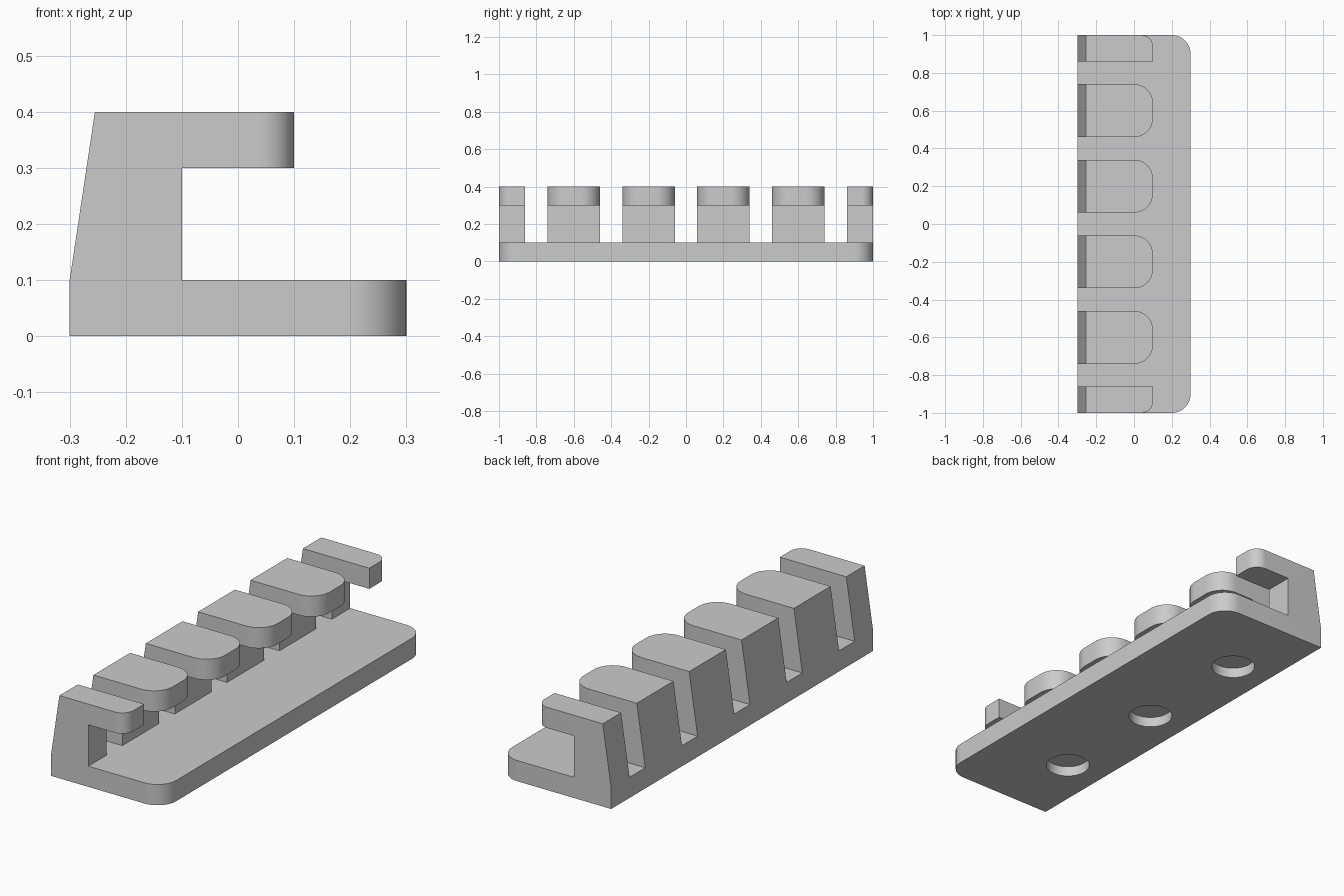
import bpy
import bmesh
from math import sin, cos, pi, radians
from mathutils import Vector

cube = bpy.data.objects.get("Cube")
if cube:
    bpy.data.objects.remove(cube, do_unlink=True)

grey = bpy.data.materials.new("light grey")
grey.use_nodes = True
colour = (0.6, 0.6, 0.6, 1)
grey.diffuse_color = colour
grey.node_tree.nodes["Principled BSDF"].inputs["Base Color"].default_value = colour


def prism(name, points, offset):
    """Extrude a closed planar outline along the offset vector."""
    bm = bmesh.new()
    face = bm.faces.new([bm.verts.new(p) for p in points])
    top = bmesh.ops.extrude_face_region(bm, geom=[face])["geom"]
    verts = [v for v in top if isinstance(v, bmesh.types.BMVert)]
    bmesh.ops.translate(bm, verts=verts, vec=Vector(offset))
    bmesh.ops.recalc_face_normals(bm, faces=bm.faces)
    mesh = bpy.data.meshes.new(name)
    bm.to_mesh(mesh)
    bm.free()
    mesh.materials.append(grey)
    obj = bpy.data.objects.new(name, mesh)
    bpy.context.collection.objects.link(obj)
    return obj


def arc(cx, cy, r, start, end, z, steps=12):
    if r == 0:
        return [(cx, cy, z)]
    angles = [radians(start + (end - start) * i / steps) for i in range(steps + 1)]
    return [(cx + r * cos(a), cy + r * sin(a), z) for a in angles]


def rounded_plan(x0, x1, y0, y1, r0, r1, z):
    """Rectangle whose two +x corners are rounded."""
    return ([(x0, y0, z)] + arc(x1 - r0, y0 + r0, r0, -90, 0, z)
            + arc(x1 - r1, y1 - r1, r1, 0, 90, z) + [(x0, y1, z)])


def combine(obj, tool, operation):
    """Bake a boolean and discard the tool."""
    mod = obj.modifiers.new("combine", "BOOLEAN")
    mod.operation, mod.solver, mod.object = operation, "EXACT", tool
    graph = bpy.context.evaluated_depsgraph_get()
    mesh = bpy.data.meshes.new_from_object(obj.evaluated_get(graph))
    obj.modifiers.clear()
    obj.data = mesh
    bpy.data.objects.remove(tool, do_unlink=True)


# Base plate with rounded front corners
rail = prism("hooked_rail", rounded_plan(-0.3, 0.3, -1, 1, 0.1, 0.1, 0), (0, 0, 0.1))

# Row of hooks: side profile trimmed by a rounded plan
hook_profile = [(-0.3, 0.1), (-0.1, 0.1), (-0.1, 0.3), (0.1, 0.3), (0.1, 0.4), (-0.255, 0.4)]
slots = [-0.8, -0.4, 0, 0.4, 0.8]
starts = [-1] + [s + 0.06 for s in slots]
ends = [s - 0.06 for s in slots] + [1]
for i, (y0, y1) in enumerate(zip(starts, ends)):
    r0 = 0.06 if i == 0 else 0 if i == len(slots) else 0.1
    r1 = 0.06 if i == len(slots) else 0 if i == 0 else 0.1
    hook = prism("hook", [(x, y0, z) for x, z in hook_profile], (0, y1 - y0, 0))
    trim = prism("trim", rounded_plan(-0.5, 0.1, y0, y1, r0, r1, 0), (0, 0, 0.6))
    combine(hook, trim, "INTERSECT")
    combine(rail, hook, "UNION")

# Round blind recesses underneath
for y in (-0.6, 0, 0.6):
    circle = arc(-0.1, y, 0.1, 0, 360, -0.05, 48)[:-1]
    combine(rail, prism("recess", circle, (0, 0, 0.1)), "DIFFERENCE")

# Merge flat regions and tidy the shading
bm = bmesh.new()
bm.from_mesh(rail.data)
bmesh.ops.remove_doubles(bm, verts=bm.verts, dist=0.0001)
bmesh.ops.dissolve_limit(bm, angle_limit=radians(1), verts=bm.verts, edges=bm.edges)
bm.to_mesh(rail.data)
bm.free()
bpy.ops.object.select_all(action="DESELECT")
rail.select_set(True)
bpy.context.view_layer.objects.active = rail
bpy.ops.object.shade_smooth_by_angle(angle=radians(30))
